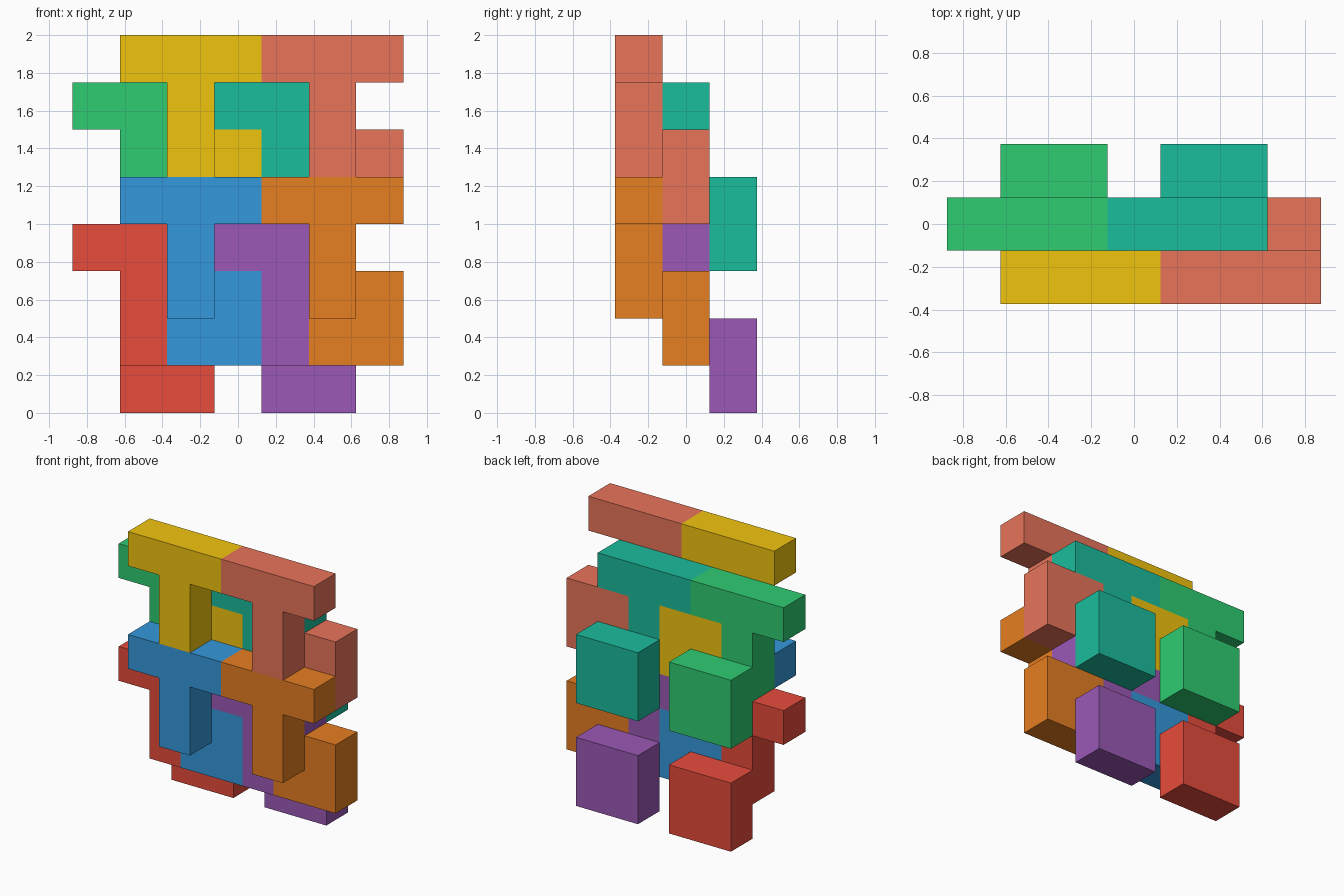
import bpy, bmesh
from mathutils import Vector

if "Cube" in bpy.data.objects:
    bpy.data.objects.remove(bpy.data.objects["Cube"])

U = 0.25  # edge length of one cube cell

# One puzzle piece as (x, y, z) cells: T-shaped front, square foot one layer behind
T_BAR = [(x, 0, 4) for x in (0, 1, 2)]
T_STEM = [(1, 0, z) for z in (2, 3)]
FOOT = [(x, 1, z) for x in (1, 2) for z in (1, 2)]
PIECE = set(T_BAR + T_STEM + FOOT)


def linear(hex_code):
    rgb = [int(hex_code[i:i + 2], 16) / 255 for i in (0, 2, 4)]
    return [c / 12.92 if c < 0.04 else ((c + 0.055) / 1.055) ** 2.4 for c in rgb] + [1]


def add_piece(name, hex_code, offset):
    """Closed skin around the piece's cells, moved by a whole-cell offset."""
    bm = bmesh.new()
    for cell in PIECE:
        for axis in range(3):
            for side in (0, 1):
                neighbour = list(cell)
                neighbour[axis] += 2 * side - 1
                if tuple(neighbour) in PIECE:
                    continue
                corners = []
                for a, b in ((0, 0), (1, 0), (1, 1), (0, 1)):
                    p = Vector(cell)
                    p[axis] += side
                    p[(axis + 1) % 3] += a
                    p[(axis + 2) % 3] += b
                    corners.append(bm.verts.new(p * U))
                bm.faces.new(corners if side else corners[::-1])
    bmesh.ops.remove_doubles(bm, verts=bm.verts, dist=0.001)
    bmesh.ops.dissolve_limit(bm, angle_limit=0.01, verts=bm.verts, edges=bm.edges)
    bmesh.ops.recalc_face_normals(bm, faces=bm.faces)
    mesh = bpy.data.meshes.new(name)
    bm.to_mesh(mesh)
    bm.free()
    mat = bpy.data.materials.new(name + "_paint")
    mat.diffuse_color = linear(hex_code)
    mat.use_nodes = True
    mat.node_tree.nodes["Principled BSDF"].inputs["Base Color"].default_value = mat.diffuse_color
    mesh.materials.append(mat)
    obj = bpy.data.objects.new(name, mesh)
    obj.location = Vector(offset) * U + Vector((-0.875, -0.375, 0))
    bpy.context.collection.objects.link(obj)


# Front pieces sit one cell right, forward and up from the rear pieces
COLOURS = {
    ("rear", 0, 0): ("red", "e74c3c"), ("rear", 1, 0): ("purple", "9b59b6"),
    ("rear", 0, 1): ("green", "2ecc71"), ("rear", 1, 1): ("teal", "1abc9c"),
    ("front", 0, 0): ("blue", "3498db"), ("front", 1, 0): ("orange", "e67e22"),
    ("front", 0, 1): ("yellow", "f1c40f"), ("front", 1, 1): ("coral", "e8745a"),
}
START = {"rear": (0, 1, -1), "front": (1, 0, 0)}
for (layer, col, row), (colour, code) in COLOURS.items():
    x, y, z = START[layer]
    add_piece(f"{layer}_{colour}_piece", code, (x + 3 * col, y, z + 3 * row))
